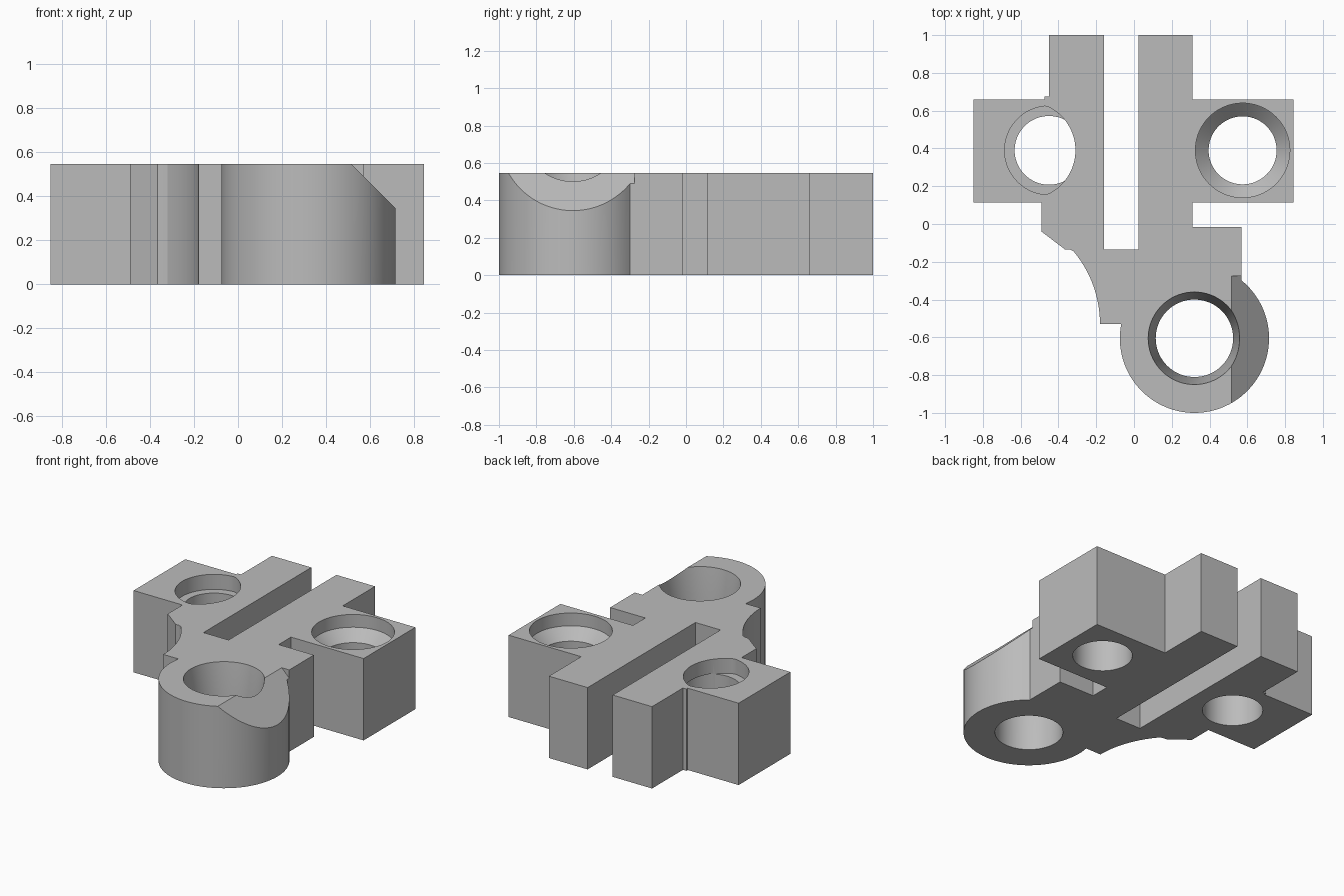
import bpy, bmesh, math
from mathutils import Matrix

cube = bpy.data.objects.get("Cube")
if cube:
    bpy.data.objects.remove(cube, do_unlink=True)

HEIGHT = 0.545
ABOVE, BELOW = HEIGHT + 0.1, -0.1

grey = bpy.data.materials.new("plain grey")
grey.use_nodes = True
grey.diffuse_color = (0.5, 0.5, 0.5, 1)
grey.node_tree.nodes["Principled BSDF"].inputs["Base Color"].default_value = (0.5, 0.5, 0.5, 1)


def finish(name, bm):
    bmesh.ops.recalc_face_normals(bm, faces=bm.faces)
    mesh = bpy.data.meshes.new(name)
    bm.to_mesh(mesh)
    bm.free()
    mesh.materials.append(grey)
    obj = bpy.data.objects.new(name, mesh)
    bpy.context.collection.objects.link(obj)
    return obj


def prism(name, points, z0, z1, matrix=Matrix()):
    """Closed outline extruded from z0 to z1."""
    bm = bmesh.new()
    face = bm.faces.new([bm.verts.new((x, y, z0)) for x, y in points])
    top = bmesh.ops.extrude_face_region(bm, geom=[face])["geom"]
    verts = [v for v in top if isinstance(v, bmesh.types.BMVert)]
    bmesh.ops.translate(bm, verts=verts, vec=(0, 0, z1 - z0))
    bm.transform(matrix)
    return finish(name, bm)


def turned(name, centre, profile, sides=72):
    """Solid of revolution from (radius, z) pairs, bottom to top."""
    bm = bmesh.new()
    rings = []
    for r, z in profile:
        rings.append([bm.verts.new((centre[0] + r * math.cos(math.tau * i / sides),
                                    centre[1] + r * math.sin(math.tau * i / sides), z))
                      for i in range(sides)])
    for low, high in zip(rings, rings[1:]):
        for i in range(sides):
            j = (i + 1) % sides
            bm.faces.new((low[i], low[j], high[j], high[i]))
    bm.faces.new(rings[0])
    bm.faces.new(rings[-1])
    return finish(name, bm)


def arc(centre, radius, start, end, count):
    return [(centre[0] + radius * math.cos(math.radians(start + (end - start) * i / count)),
             centre[1] + radius * math.sin(math.radians(start + (end - start) * i / count)))
            for i in range(count + 1)]


# Body outline: arms, side blocks, scooped flank, round boss and slot
boss = (0.32, -0.605)
left_side = [(-0.16, 1), (-0.45, 1), (-0.45, 0.675), (-0.475, 0.675), (-0.475, 0.66),
             (-0.85, 0.66), (-0.85, 0.115), (-0.49, 0.115), (-0.49, -0.04),
             (-0.365, -0.135), (-0.34, -0.135)]
scoop = arc((-0.78, -0.53), 0.6, 40, 3, 12) + [(-0.18, -0.53)]
round_boss = arc(boss, 0.395, 169, 410.7, 64)
right_side = [(0.57, -0.015), (0.31, -0.015), (0.31, 0.115), (0.845, 0.115),
              (0.845, 0.66), (0.31, 0.66), (0.31, 1), (0.025, 1)]
slot = [(0.025, -0.135), (-0.16, -0.135)]
body = prism("clamp_body", left_side + scoop + round_boss + right_side + slot, 0, HEIGHT)

# Right block hole: counterbore, cone seat, through bore
right_hole = turned("right_hole_cutter", (0.575, 0.39),
                    [(0.18, BELOW), (0.18, HEIGHT - 0.155), (0.25, HEIGHT - 0.085), (0.25, ABOVE)])

# Boss hole: long taper into a through bore
boss_hole = turned("boss_hole_cutter", boss,
                   [(0.205, BELOW), (0.205, HEIGHT - 0.3), (0.245, HEIGHT), (0.245, ABOVE)])

# Left block hole: through bore under a recess bounded by two circles
left = (-0.45, 0.39)
floor = HEIGHT - 0.1
left_hole = turned("left_hole_cutter", left, [(0.182, BELOW), (0.182, floor + 0.005)])
recess = []
for i in range(72):
    a = math.tau * i / 72
    offset, big = 0.117, 0.257
    reach = -offset * math.cos(a) + math.sqrt(big ** 2 - (offset * math.sin(a)) ** 2)
    r = min(0.235, reach)
    recess.append((left[0] + r * math.cos(a), left[1] + r * math.sin(a)))
left_recess = prism("left_recess_cutter", recess, floor, ABOVE)

# Sloped cut on the outer edge of the boss
slope = prism("slope_cutter", [(0.515, HEIGHT), (0.815, HEIGHT - 0.3), (0.815, ABOVE), (0.515, ABOVE)],
              0.275, 1.1, Matrix.Rotation(math.pi / 2, 4, "X"))

# Apply all cuts
bpy.context.view_layer.objects.active = body
for cutter in (right_hole, boss_hole, left_hole, left_recess, slope):
    cutter.hide_render = True
    mod = body.modifiers.new(cutter.name, "BOOLEAN")
    mod.operation = "DIFFERENCE"
    mod.solver = "EXACT"
    mod.object = cutter
    bpy.ops.object.modifier_apply(modifier=mod.name)
    bpy.data.objects.remove(cutter, do_unlink=True)

bpy.ops.object.select_all(action="DESELECT")
body.select_set(True)
bpy.ops.object.shade_smooth_by_angle(angle=math.radians(25))
